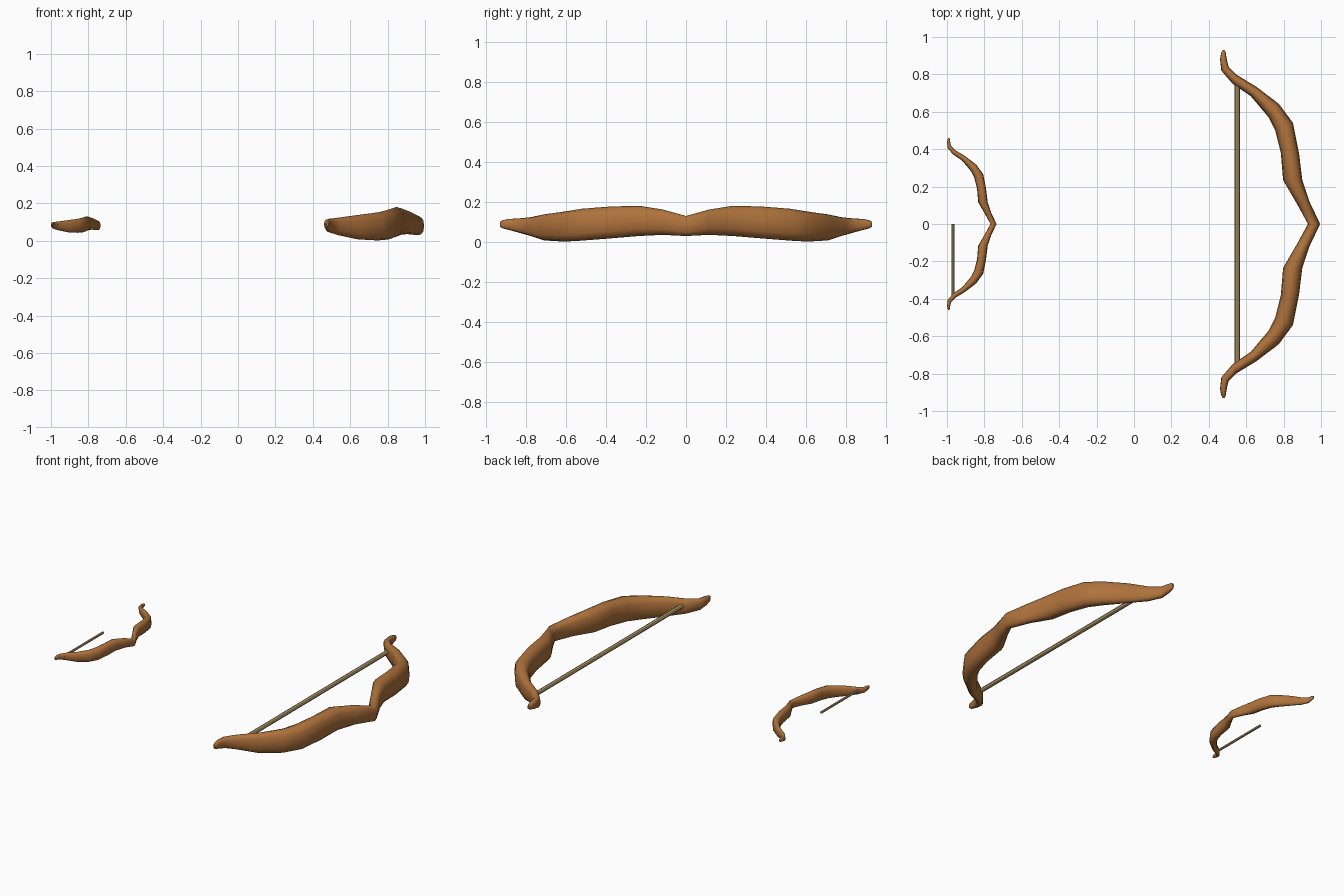
import bpy, bmesh, math
from mathutils import Vector

if "Cube" in bpy.data.objects:
    bpy.data.objects.remove(bpy.data.objects["Cube"])


def material(name, color):
    m = bpy.data.materials.new(name)
    m.diffuse_color = (*color, 1)
    m.use_nodes = True
    m.node_tree.nodes["Principled BSDF"].inputs["Base Color"].default_value = m.diffuse_color
    return m


WOOD = material("wood", (0.43, 0.17, 0.045))
CORD = material("cord", (0.58, 0.41, 0.19))

# limb stations from grip to tip: outer x, y, inner x, y, bottom z, top z
STATIONS = [
    (.995, 0, .93, 0, .03, .13),
    (.938, .12, .87, .11, .036, .162),
    (.90, .235, .797, .235, .03, .181),
    (.882, .38, .785, .38, .018, .177),
    (.85, .54, .755, .50, .007, .166),
    (.775, .642, .72, .57, .002, .152),
    (.655, .733, .625, .683, .008, .138),
    (.55, .797, .525, .752, .03, .124),
    (.505, .842, .467, .82, .046, .118),
    (.495, .885, .46, .88, .06, .115),
    (.491, .915, .466, .915, .068, .109),
    (.485, .929, .474, .929, .078, .10),
]
SIDES = 12


def rounded(v):
    return math.copysign(abs(v) ** 0.85, v)


def finish(bm, name, mat, angle):
    bmesh.ops.recalc_face_normals(bm, faces=bm.faces)
    me = bpy.data.meshes.new(name)
    bm.to_mesh(me)
    bm.free()
    ob = bpy.data.objects.new(name, me)
    bpy.context.collection.objects.link(ob)
    me.materials.append(mat)
    bpy.ops.object.select_all(action='DESELECT')
    ob.select_set(True)
    bpy.context.view_layer.objects.active = ob
    bpy.ops.object.shade_smooth_by_angle(angle=math.radians(angle))
    return ob


def bow(name, scale, offset):
    # loft one limb, then mirror it across the grip
    bm = bmesh.new()
    rings = []
    for ox, oy, ix, iy, z0, z1 in STATIONS:
        mid = Vector(((ox + ix) / 2, (oy + iy) / 2, (z0 + z1) / 2))
        half = Vector(((ox - ix) / 2, (oy - iy) / 2, 0))
        up = Vector((0, 0, (z1 - z0) / 2))
        ring = []
        for k in range(SIDES):
            a = 2 * math.pi * k / SIDES
            p = mid + half * rounded(math.cos(a)) + up * rounded(math.sin(a))
            ring.append(bm.verts.new(p * scale + offset))
        rings.append(ring)
    for r, s in zip(rings, rings[1:]):
        for k in range(SIDES):
            j = (k + 1) % SIDES
            bm.faces.new((r[k], r[j], s[j], s[k]))
    bm.faces.new(rings[-1])
    ob = finish(bm, name, WOOD, 50)
    mod = ob.modifiers.new("mirror", 'MIRROR')
    mod.use_axis = (False, True, False)
    mod.use_clip = True


def string(name, x, z, y0, y1, radius):
    bm = bmesh.new()
    bmesh.ops.create_cone(bm, cap_ends=True, segments=8, radius1=radius,
                          radius2=radius, depth=y1 - y0)
    for v in bm.verts:
        v.co = Vector((v.co.x + x, v.co.z + (y0 + y1) / 2, v.co.y + z))
    finish(bm, name, CORD, 30)


# large bow with full string
bow("large_bow", 1.0, Vector((0, 0, 0)))
string("large_bow_string", .552, .085, -.765, .765, .0135)

# small bow with half a string
S = 0.495
bow("small_bow", S, Vector((-.735 - S * .995, 0, .042)))
string("small_bow_string", -.967, .086, -.40, 0, .0075)
